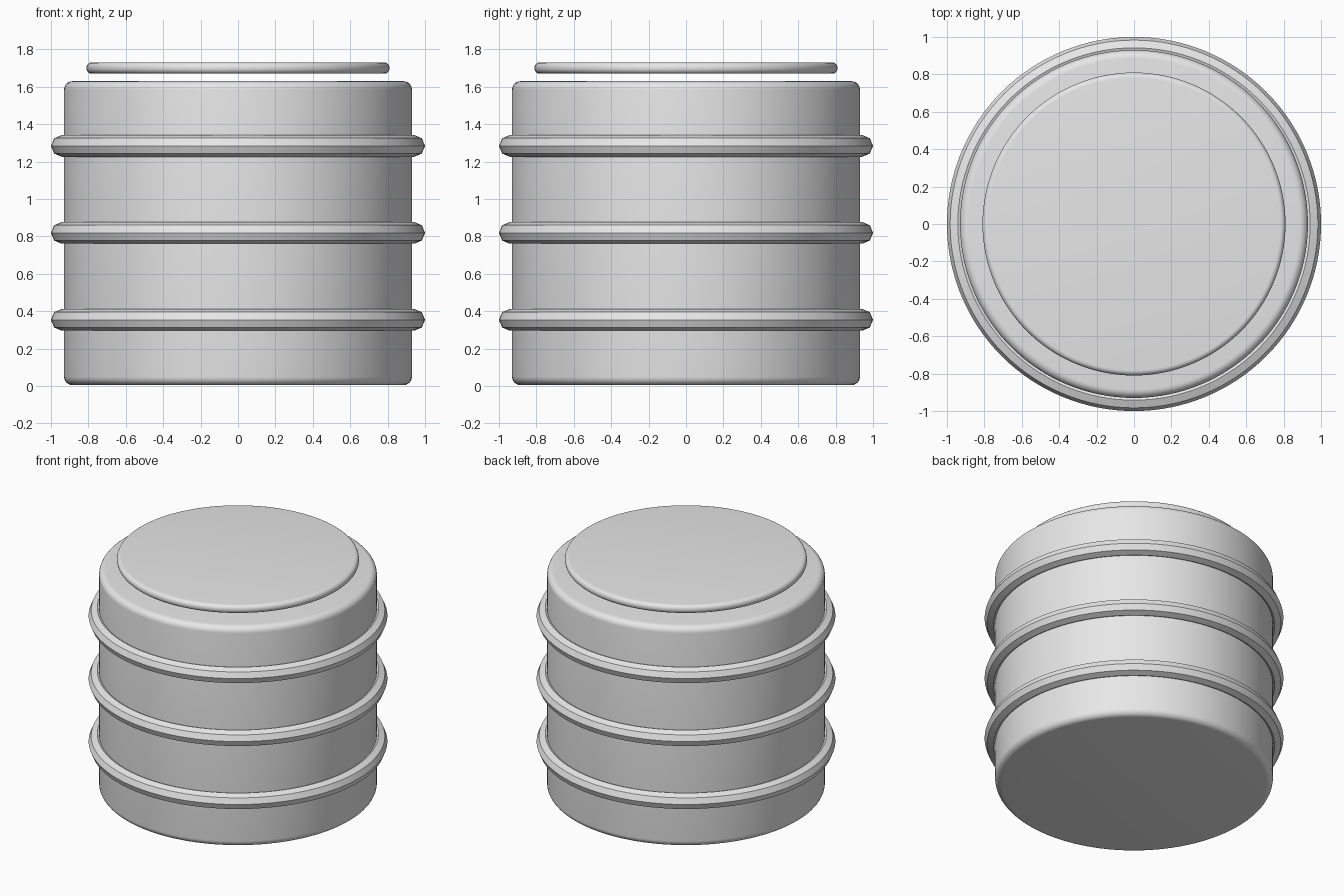
import bpy, math

if "Cube" in bpy.data.objects:
    bpy.data.objects.remove(bpy.data.objects["Cube"], do_unlink=True)

grey = bpy.data.materials.new("plain_grey")
grey.use_nodes = True
colour = (0.8, 0.8, 0.8, 1)
grey.diffuse_color = colour
grey.node_tree.nodes["Principled BSDF"].inputs["Base Color"].default_value = colour


def finish(name):
    ob = bpy.context.object
    ob.name = name
    ob.data.materials.append(grey)
    bpy.ops.object.shade_smooth_by_angle(angle=math.radians(30))
    return ob


def rounded_disc(name, radius, bottom, top, bevel, segments):
    bpy.ops.mesh.primitive_cylinder_add(vertices=128, radius=radius, depth=top - bottom,
                                        location=(0, 0, (top + bottom) / 2))
    mod = bpy.context.object.modifiers.new("rounded_rims", "BEVEL")
    mod.width = bevel
    mod.segments = segments
    mod.limit_method = "ANGLE"
    bpy.ops.object.modifier_apply(modifier=mod.name)
    return finish(name)


# Barrel body and the lid floating just above it
rounded_disc("barrel_body", 0.93, 0.005, 1.63, 0.045, 6)
rounded_disc("lid", 0.81, 1.67, 1.73, 0.028, 6)

# Octagonal-section hoops around the body
for name, height in (("lower_hoop", 0.354), ("middle_hoop", 0.819), ("upper_hoop", 1.284)):
    bpy.ops.mesh.primitive_torus_add(major_radius=0.942, minor_radius=0.058, major_segments=128,
                                     minor_segments=8, location=(0, 0, height))
    finish(name)
